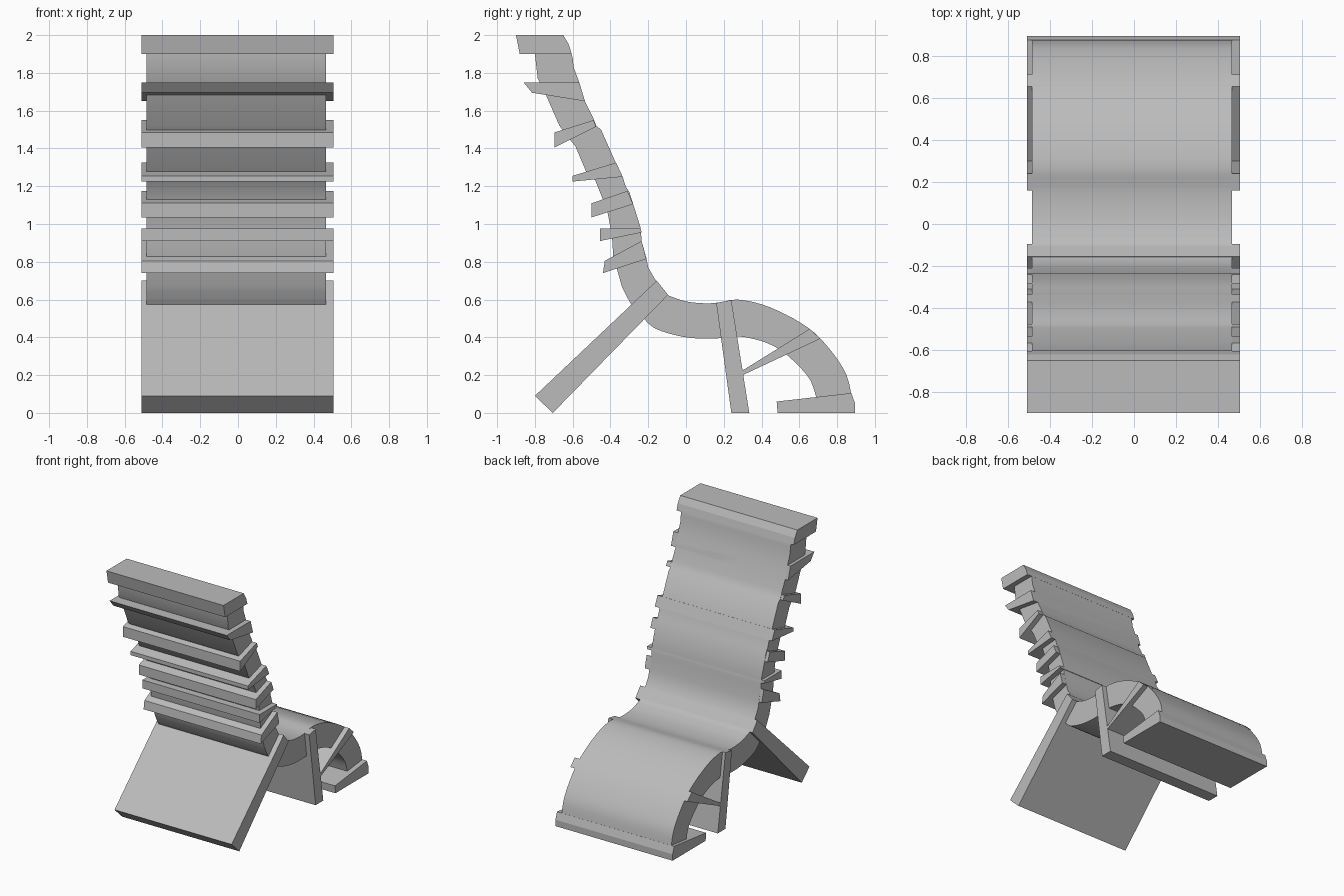
import bpy
import bmesh
from math import radians
from mathutils import Vector
from mathutils.geometry import interpolate_bezier

cube = bpy.data.objects.get("Cube")
if cube:
    bpy.data.objects.remove(cube, do_unlink=True)

# One plain grey for the whole chair
grey = bpy.data.materials.new("plain_grey")
grey.use_nodes = True
colour = (0.5, 0.5, 0.5, 1)
grey.diffuse_color = colour
grey.node_tree.nodes["Principled BSDF"].inputs["Base Color"].default_value = colour

SHELL_SPAN = (-0.485, 0.465)
SLAT_SPAN = (-0.51, 0.505)


def smooth_path(points, steps=4):
    """Pass a soft curve through the given side-profile points."""
    pts = [Vector((y, z, 0)) for y, z in points]
    ext = [pts[0]] + pts + [pts[-1]]
    path = []
    for before, start, end, after in zip(ext, ext[1:], ext[2:], ext[3:]):
        handle_a = start + (end - before) / 6
        handle_b = end - (after - start) / 6
        path += interpolate_bezier(start, handle_a, handle_b, end, steps)[:-1]
    path.append(pts[-1])
    return [(p.x, p.y) for p in path]


def extrude_profile(name, profile, span, smooth=False):
    """Extrude a closed (y, z) side profile across the chair's width."""
    left, right = span
    bm = bmesh.new()
    face = bm.faces.new([bm.verts.new((left, y, z)) for y, z in profile])
    result = bmesh.ops.extrude_face_region(bm, geom=[face], use_keep_orig=True)
    moved = [g for g in result["geom"] if isinstance(g, bmesh.types.BMVert)]
    bmesh.ops.translate(bm, verts=moved, vec=(right - left, 0, 0))
    bmesh.ops.recalc_face_normals(bm, faces=bm.faces)
    mesh = bpy.data.meshes.new(name)
    bm.to_mesh(mesh)
    bm.free()
    mesh.materials.append(grey)
    if smooth:
        mesh.shade_smooth()
        mesh.set_sharp_from_angle(angle=radians(30))
    obj = bpy.data.objects.new(name, mesh)
    bpy.context.collection.objects.link(obj)
    return obj


# Shell: rippled backrest flowing into a seat that curls down to the foot
backrest_front = [
    (-.65, 1.99), (-.62, 1.95), (-.6, 1.88), (-.595, 1.83), (-.565, 1.75),
    (-.535, 1.65), (-.495, 1.57), (-.475, 1.52), (-.45, 1.5), (-.37, 1.32),
    (-.335, 1.25), (-.32, 1.2), (-.3, 1.17), (-.24, .98), (-.235, .91),
    (-.21, .82), (-.2, .77), (-.16, .7)]
seat_top = smooth_path([
    (-.09, .62), (0, .59), (.1, .58), (.18, .585), (.27, .6), (.4, .575),
    (.53, .52), (.64, .455), (.71, .395), (.79, .3), (.85, .2), (.875, .1)])
seat_under = smooth_path([
    (.69, .08), (.66, .17), (.6, .245), (.53, .31), (.48, .345), (.4, .38),
    (.28, .405), (.17, .395), (.05, .395), (-.05, .41), (-.16, .445),
    (-.22, .495), (-.29, .575), (-.34, .67)])
backrest_rear = [
    (-.365, .76), (-.385, .82), (-.39, .91), (-.4, .98), (-.415, 1.06),
    (-.44, 1.13), (-.48, 1.23), (-.53, 1.28), (-.585, 1.41), (-.64, 1.48),
    (-.67, 1.52), (-.74, 1.68), (-.785, 1.77), (-.8, 1.9), (-.8, 1.99)]
extrude_profile("seat_shell", backrest_front + seat_top + seat_under + backrest_rear,
                SHELL_SPAN, smooth=True)

# Slats: wedge boards crossing the backrest, listed from the top down
slats = [
    [(-.86, 1.75), (-.565, 1.75), (-.535, 1.65), (-.815, 1.695)],
    [(-.695, 1.485), (-.49, 1.55), (-.475, 1.515), (-.695, 1.405)],
    [(-.6, 1.255), (-.37, 1.325), (-.335, 1.25), (-.6, 1.225)],
    [(-.5, 1.11), (-.31, 1.175), (-.28, 1.105), (-.5, 1.035)],
    [(-.455, .975), (-.24, .975), (-.235, .955), (-.455, .91)],
    [(-.43, .805), (-.235, .91), (-.21, .815), (-.44, .74)],
]
for number, profile in enumerate(slats, start=1):
    extrude_profile(f"back_slat_{number}", profile, SLAT_SPAN)

# Head board, legs, brace and foot
boards = {
    "head_board": [(-.9, 2), (-.65, 2), (-.62, 1.95), (-.605, 1.9), (-.88, 1.9)],
    "slanted_support_leg": [(-.155, .7), (-.095, .625), (-.705, 0), (-.8, .09)],
    "seat_leg": [(.16, .582), (.24, .597), (.335, 0), (.24, 0)],
    "curl_brace": [(.3, .225), (.655, .445), (.712, .393), (.3, .2)],
    "foot_board": [(.48, .06), (.875, .105), (.895, .05), (.895, 0), (.485, 0)],
}
for name, profile in boards.items():
    extrude_profile(name, profile, SLAT_SPAN)
